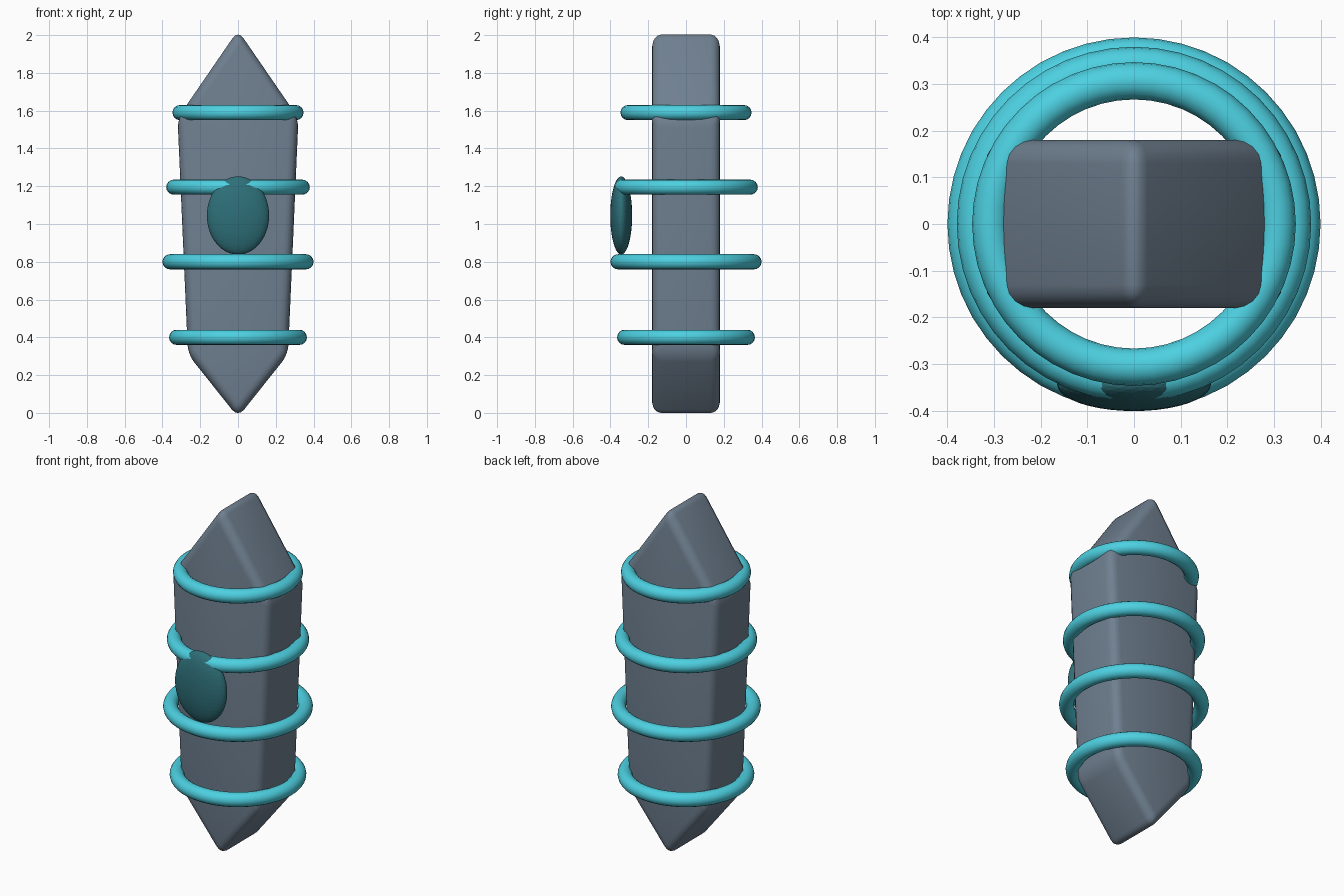
import bpy, bmesh, math

if "Cube" in bpy.data.objects:
    bpy.data.objects.remove(bpy.data.objects["Cube"])


def material(name, rgb):
    m = bpy.data.materials.new(name)
    m.diffuse_color = (*rgb, 1)
    m.use_nodes = True
    m.node_tree.nodes["Principled BSDF"].inputs["Base Color"].default_value = m.diffuse_color
    return m


STONE = material("slate", (0.16, 0.215, 0.28))
CYAN = material("cyan", (0.074, 0.63, 0.75))
TEAL = material("dark_teal", (0.027, 0.16, 0.19))


def finish(name, mat, smooth=True):
    obj = bpy.context.object
    obj.name = name
    obj.data.materials.append(mat)
    if smooth:
        bpy.ops.object.shade_smooth_by_angle(angle=math.radians(40))
    return obj


# Pointed slab body: hexagonal outline extruded through the depth, edges rounded
half = [(0.265, 0.31), (0.32, 1.56)]
outline = [(0, -0.023)] + half + [(0, 2.026)] + [(-x, z) for x, z in reversed(half)]
bm = bmesh.new()
face = bm.faces.new([bm.verts.new((x, -0.18, z)) for x, z in outline])
ext = bmesh.ops.extrude_face_region(bm, geom=[face])
for v in ext["geom"]:
    if isinstance(v, bmesh.types.BMVert):
        v.co.y = 0.18
bmesh.ops.recalc_face_normals(bm, faces=bm.faces)
mesh = bpy.data.meshes.new("body")
bm.to_mesh(mesh)
bm.free()
body = bpy.data.objects.new("body", mesh)
bpy.context.collection.objects.link(body)
bpy.context.view_layer.objects.active = body
body.select_set(True)
bevel = body.modifiers.new("round_edges", "BEVEL")
bevel.width = 0.05
bevel.segments = 4
bevel.limit_method = "ANGLE"
bevel.angle_limit = math.radians(10)
bpy.ops.object.modifier_apply(modifier=bevel.name)
finish("body", STONE)

# Four bands around the body
for i, (z, radius) in enumerate([(0.40, 0.325), (0.80, 0.36), (1.195, 0.34), (1.59, 0.307)]):
    bpy.ops.mesh.primitive_torus_add(location=(0, 0, z), major_radius=radius, minor_radius=0.04,
                                     major_segments=48, minor_segments=16)
    finish(f"band_{i + 1}", CYAN)

# Flattened oval gem on the front
bpy.ops.mesh.primitive_ico_sphere_add(subdivisions=4, radius=1, location=(0, -0.343, 1.045))
bpy.context.object.scale = (0.165, 0.058, 0.207)
bpy.ops.object.transform_apply(location=False, rotation=False, scale=True)
finish("front_gem", TEAL, smooth=False)
